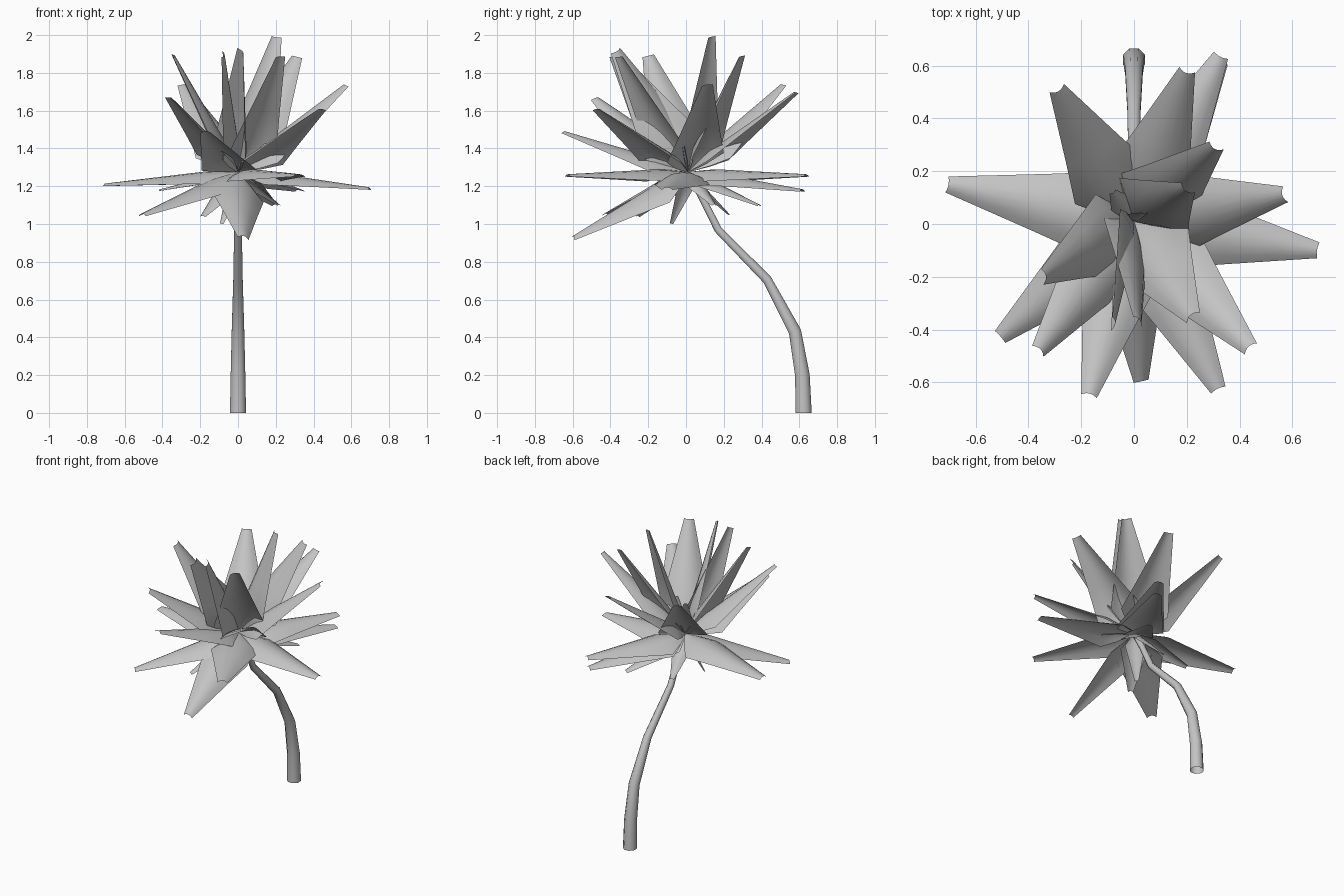
import bpy, bmesh, math
from mathutils import Vector

if "Cube" in bpy.data.objects:
    bpy.data.objects.remove(bpy.data.objects["Cube"])

grey = bpy.data.materials.new("plain grey")
grey.diffuse_color = (0.55, 0.55, 0.55, 1)
grey.use_nodes = True
grey.node_tree.nodes["Principled BSDF"].inputs["Base Color"].default_value = grey.diffuse_color


def finish(name, bm, angle):
    mesh = bpy.data.meshes.new(name)
    bm.to_mesh(mesh)
    bm.free()
    mesh.materials.append(grey)
    ob = bpy.data.objects.new(name, mesh)
    bpy.context.collection.objects.link(ob)
    bpy.ops.object.select_all(action='DESELECT')
    ob.select_set(True)
    bpy.context.view_layer.objects.active = ob
    bpy.ops.object.shade_smooth_by_angle(angle=math.radians(angle))
    return ob


# Bent open stem: (y, z, radius) rings swept from the ground to the flower
def make_stem(sides=8):
    rings = [(0.623, 0, 0.046), (0.616, 0.2, 0.042), (0.577, 0.43, 0.036),
             (0.43, 0.705, 0.027), (0.17, 0.97, 0.022), (0.08, 1.15, 0.02),
             (0.01, 1.27, 0.018)]
    bm = bmesh.new()
    loops = []
    for i, (y, z, r) in enumerate(rings):
        a, b = rings[max(i - 1, 0)], rings[min(i + 1, len(rings) - 1)]
        along = Vector((0, b[0] - a[0], b[1] - a[1])).normalized()
        if i == 0:
            along = Vector((0, 0, 1))
        side = Vector((1, 0, 0))
        other = along.cross(side)
        angles = [(k + 0.5) * math.tau / sides for k in range(sides)]
        loops.append([bm.verts.new(Vector((0, y, z)) + side * r * math.cos(t)
                                   + other * r * math.sin(t)) for t in angles])
    for lo, hi in zip(loops, loops[1:]):
        for k in range(sides):
            n = (k + 1) % sides
            bm.faces.new((lo[k], lo[n], hi[n], hi[k]))
    finish("stem", bm, 60)


# Petal: pointed root, widest near the root, narrow tip, edges curling outward
CENTRE = Vector((0, 0.01, 1.275))
PROFILE = [(0.0, 0.004), (0.12, 0.092), (0.24, 0.158), (0.5, 0.113),
           (0.78, 0.067), (1.0, 0.031)]


def make_petal(name, tip, across=None, cols=6):
    axis = Vector(tip) - CENTRE
    length = axis.length
    size = length / 0.73
    d = axis.normalized()
    side = Vector(across) if across else Vector((0, 0, 1)).cross(d)
    side = (side - d * side.dot(d)).normalized()
    up = d.cross(side)
    if up.z < 0:
        up, side = -up, -side
    bm = bmesh.new()
    rows = []
    for t, w in PROFILE:
        row = []
        for k in range(cols + 1):
            u = 2 * k / cols - 1
            notch = 0.007 * (1 - u * u) if t == 1 else 0
            row.append(bm.verts.new(CENTRE + d * (t * length - notch * size)
                                    + side * w * u * size
                                    + up * w * (0.12 - 0.42 * u * u) * size))
        rows.append(row)
    for lo, hi in zip(rows, rows[1:]):
        for k in range(cols):
            bm.faces.new((lo[k], hi[k], hi[k + 1], lo[k + 1]))
    finish(name, bm, 60)


make_stem()

# Upright petals; a few are twisted, given by their width direction
upright = [((0.20, 0.13, 1.995), (0.8, -0.55, 0)),
           ((-0.34, -0.20, 1.895), (0, 1, 0)),
           ((0.02, -0.37, 1.92), (0.5, -0.8, -0.5)),
           ((-0.075, -0.38, 1.90), (0.1, 1, 0.5)),
           ((0.31, 0.29, 1.89), (0.26, -0.14, -0.06)),
           ((0.22, -0.35, 1.89), (0.3, 0.24, 0.03))]
# Petals leaning out
leaning = [((0.57, 0.11, 1.74), (-0.1, 0.35, 0.07)),
           ((-0.29, 0.51, 1.74), None),
           ((0.20, 0.58, 1.70), None),
           ((-0.36, -0.48, 1.67), (-0.6, 0.6, 0.2)),
           ((0.44, -0.47, 1.61), None), ((-0.17, -0.65, 1.49), None)]
# Level and drooping petals
drooping = [((-0.71, 0.15, 1.21), None), ((0.70, -0.10, 1.19), None),
            ((0.33, 0.64, 1.26), None), ((0.32, -0.63, 1.26), None),
            ((0.33, 0.62, 1.18), None), ((-0.51, -0.43, 1.05), None),
            ((0.03, -0.60, 0.93), (1, 0, -0.4))]
# Short petals under and inside the flower
short = [((0.20, 0.39, 1.10), None), ((-0.19, -0.26, 1.04), None),
         ((-0.42, 0.03, 1.18), None), ((-0.09, -0.08, 1.00), None),
         ((-0.05, 0.23, 1.05), None), ((0.22, 0.15, 1.10), None),
         ((0.04, 0.04, 1.54), (1, 0, 0)), ((-0.08, 0.12, 1.55), None)]

for label, group in (("upright", upright), ("leaning", leaning),
                     ("drooping", drooping), ("short", short)):
    for i, (tip, across) in enumerate(group):
        make_petal(f"{label}_petal_{i + 1}", tip, across)
